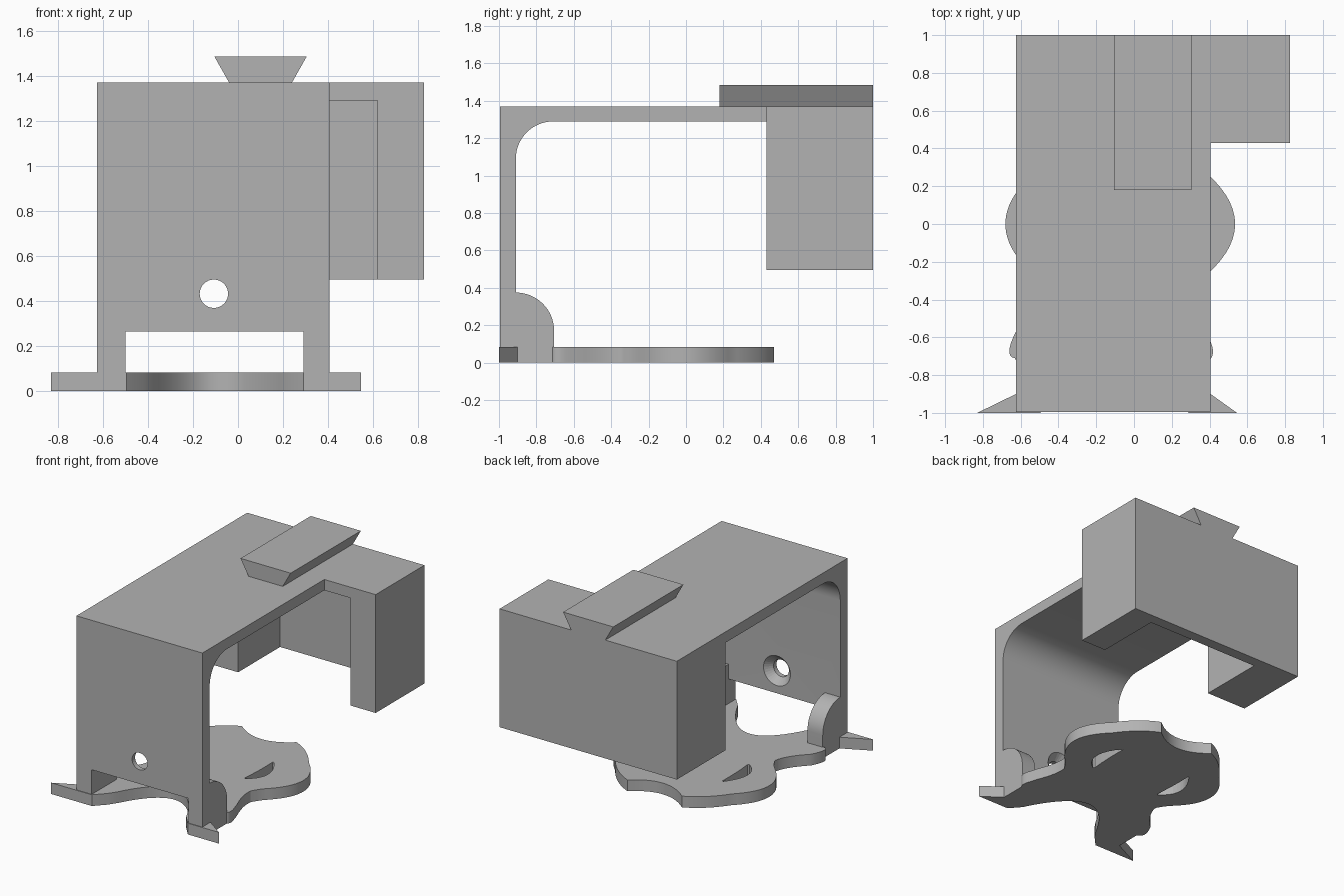
import bpy, bmesh, math
from mathutils import Vector

cube = bpy.data.objects.get("Cube")
if cube:
    bpy.data.objects.remove(cube, do_unlink=True)

grey = bpy.data.materials.new("plain_grey")
grey.use_nodes = True
colour = (0.45, 0.45, 0.45, 1)
grey.diffuse_color = colour
grey.node_tree.nodes["Principled BSDF"].inputs["Base Color"].default_value = colour


def prism(name, points, axis, low, high):
    """Extrude a 2D outline along x (points are y, z), y (x, z) or z (x, y)."""
    def place(p, d):
        return {"x": (d, p[0], p[1]), "y": (p[0], d, p[1]), "z": (p[0], p[1], d)}[axis]
    bm = bmesh.new()
    face = bm.faces.new([bm.verts.new(place(p, low)) for p in points])
    new = bmesh.ops.extrude_face_region(bm, geom=[face])["geom"]
    step = Vector(place((0, 0), high - low))
    bmesh.ops.translate(bm, vec=step, verts=[v for v in new if isinstance(v, bmesh.types.BMVert)])
    bmesh.ops.recalc_face_normals(bm, faces=bm.faces)
    mesh = bpy.data.meshes.new(name)
    bm.to_mesh(mesh)
    bm.free()
    mesh.materials.append(grey)
    obj = bpy.data.objects.new(name, mesh)
    bpy.context.collection.objects.link(obj)
    return obj


def rect(a, b, c, d):
    return [(a, c), (b, c), (b, d), (a, d)]


def bend(a, m, b, n=14):
    """Smooth curve from a to b passing through m."""
    a, m, b = Vector(a), Vector(m), Vector(b)
    c = 2 * m - (a + b) / 2
    return [tuple(a * (1 - t) ** 2 + c * 2 * t * (1 - t) + b * t * t)
            for t in (i / n for i in range(n + 1))]


def round_corner(cy, cz, r, start, end, n=16):
    return [(cy + r * math.cos(math.radians(start + (end - start) * i / n)),
             cz + r * math.sin(math.radians(start + (end - start) * i / n)))
            for i in range(n + 1)]


def cut(target, cutter):
    cutter.hide_render = True
    cutter.hide_viewport = True
    mod = target.modifiers.new("cut", "BOOLEAN")
    mod.operation = "DIFFERENCE"
    mod.solver = "EXACT"
    mod.object = cutter


def smooth(obj):
    bpy.ops.object.select_all(action="DESELECT")
    obj.select_set(True)
    bpy.context.view_layer.objects.active = obj
    bpy.ops.object.shade_smooth_by_angle(angle=math.radians(30))


LEFT, RIGHT = -0.625, 0.405

# Front plate and top plate with a rounded inside corner
shell_profile = ([(-0.91, 0), (-0.995, 0), (-0.995, 1.37), (0.43, 1.37), (0.43, 1.29)]
                 + round_corner(-0.71, 1.09, 0.2, 90, 180))
shell = prism("front_and_top_shell", shell_profile, "x", LEFT, RIGHT)
smooth(shell)
cut(shell, prism("notch_cutter", rect(-0.5, 0.29, -0.1, 0.265), "y", -1.2, -0.8))

# Countersunk screw hole
hole = prism("hole_cutter", round_corner(-0.107, 0.432, 0.063, 0, 348.75, 31), "y", -1.2, -0.8)
cut(shell, hole)
sink = prism("countersink_cutter", round_corner(-0.107, 0.432, 0.063, 0, 348.75, 31), "y", -0.96, -0.90)
for v in sink.data.vertices:
    if v.co.y > -0.93:
        v.co.x = -0.107 + (v.co.x + 0.107) * 1.9
        v.co.z = 0.432 + (v.co.z - 0.432) * 1.9
cut(shell, sink)

# Rear block, hollow towards the front and below
block = prism("rear_block", rect(LEFT, 0.825, 0.43, 1), "z", 0.495, 1.37)
cut(block, prism("pocket_cutter", rect(-0.3, 0.62, 0.2, 0.92), "z", 0.3, 1.29))

# Dovetail rail on top
prism("dovetail_rail", [(-0.04, 1.37), (0.24, 1.37), (0.305, 1.485), (-0.105, 1.485)], "y", 0.18, 1)

# Rounded gussets behind both front legs
gusset = [(-0.91, 0), (-0.705, 0)] + round_corner(-0.91, 0.17, 0.205, 0, 90)
for side, a, b in (("right", LEFT, -0.5), ("left", 0.29, RIGHT)):
    smooth(prism(side + "_gusset", gusset, "x", a, b))

# Curved base plate with two feet
MID = -0.073


def mirrored(points):
    return [(2 * MID - x, y) for x, y in reversed(points)]


flank = (bend((0.34, -0.34), (0.375, -0.285), (0.405, -0.25), 3)[:-1]
         + bend((0.405, -0.25), (0.535, 0), (0.405, 0.25), 20)[:-1]
         + bend((0.405, 0.25), (0.285, 0.385), (0.15, 0.47)))
outline = [(0.29, -1), (0.545, -1), (0.405, -0.9), (0.375, -0.82)]
outline += bend((0.395, -0.72), (0.418, -0.685), (0.405, -0.62), 6)
outline += bend((0.39, -0.57), (0.35, -0.45), (0.34, -0.36), 8)
outline += flank
outline += bend((0.15, 0.47), (MID, 0.375), (2 * MID - 0.15, 0.47))[1:-1]
outline += mirrored(flank)
outline += bend((-0.485, -0.36), (-0.53, -0.46), (-0.625, -0.57), 8)
outline += bend((-0.64, -0.6), (-0.66, -0.68), (-0.63, -0.71), 6)
outline += [(-0.59, -0.82), (-0.625, -0.9), (-0.83, -1), (-0.495, -1), (-0.42, -0.92)]
outline += bend((-0.38, -0.86), (-0.1, -0.6), (0.19, -0.86), 20)
outline += [(0.22, -0.92)]
base = prism("base_plate", outline, "z", 0, 0.083)
smooth(base)

# Crescent slots through the base plate
slot = bend((0.2, -0.2), (0.285, -0.06), (0.21, 0.12), 10) + bend((0.2, 0.12), (0.2, -0.04), (0.19, -0.19), 4)
for side, pts in (("left", slot), ("right", [(-0.18 - x, y) for x, y in slot])):
    cut(base, prism(side + "_slot_cutter", pts, "z", -0.1, 0.2))
